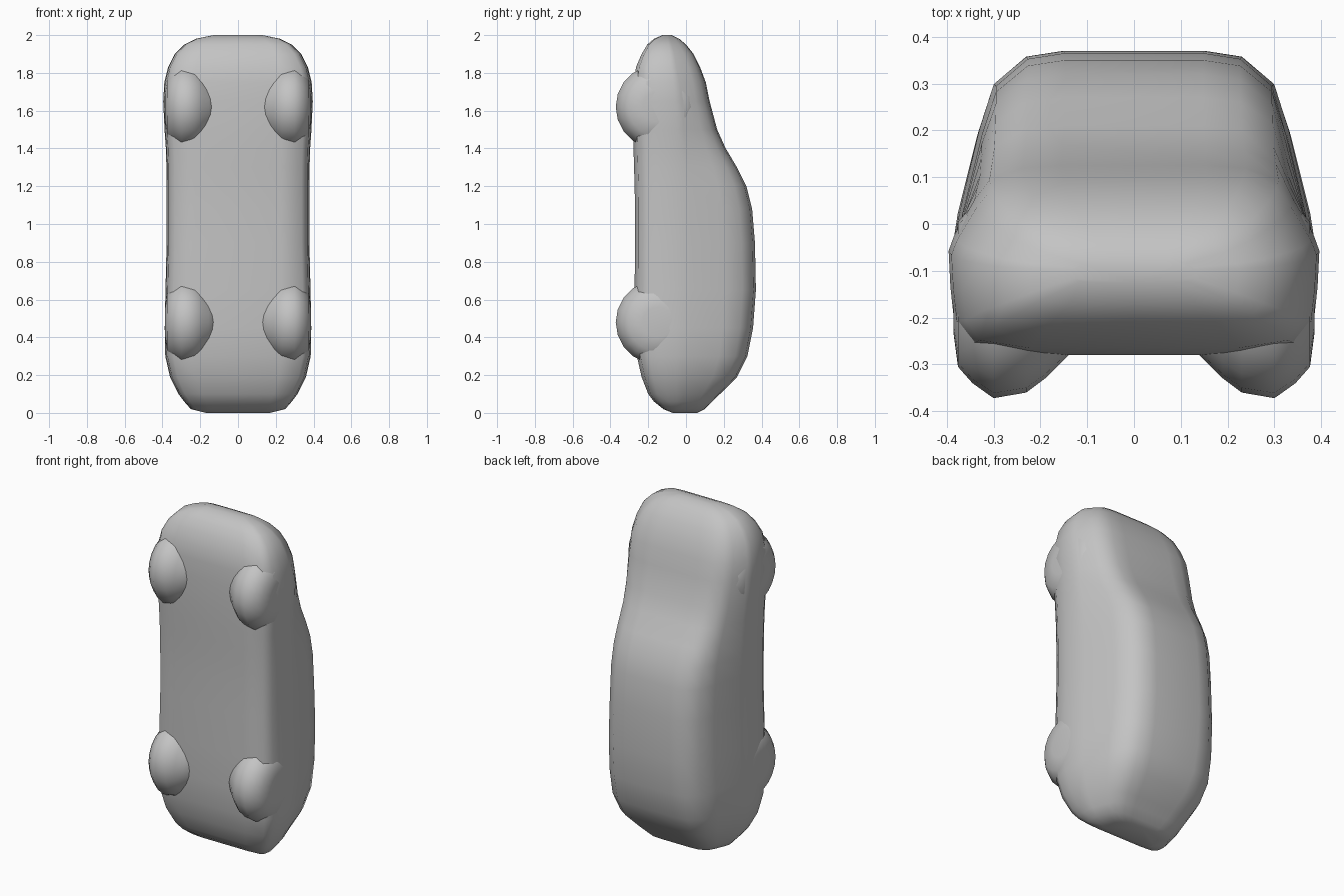
import bpy, bmesh, math

if "Cube" in bpy.data.objects:
    bpy.data.objects.remove(bpy.data.objects["Cube"])

grey = bpy.data.materials.new("plain grey")
grey.diffuse_color = (0.55, 0.55, 0.55, 1)
grey.use_nodes = True
grey.node_tree.nodes["Principled BSDF"].inputs["Base Color"].default_value = grey.diffuse_color


def loft(name, rings, angle):
    """Skin a list of closed rings, capping both ends."""
    bm = bmesh.new()
    loops = [[bm.verts.new(p) for p in r] for r in rings]
    n = len(loops[0])
    for a, b in zip(loops, loops[1:]):
        for i in range(n):
            j = (i + 1) % n
            bm.faces.new((a[i], a[j], b[j], b[i]))
    bm.faces.new(loops[0][::-1])
    bm.faces.new(loops[-1])
    bmesh.ops.recalc_face_normals(bm, faces=bm.faces)
    mesh = bpy.data.meshes.new(name)
    bm.to_mesh(mesh)
    bm.free()
    mesh.materials.append(grey)
    ob = bpy.data.objects.new(name, mesh)
    bpy.context.collection.objects.link(ob)
    bpy.context.view_layer.objects.active = ob
    ob.select_set(True)
    bpy.ops.object.shade_smooth_by_angle(angle=math.radians(angle))
    ob.select_set(False)
    return ob


# Car body stations, tail to nose: height, underside y, roof y, half width
STATIONS = [
    (0.00, -0.07, 0.06, 0.17), (0.02, -0.12, 0.10, 0.25),
    (0.06, -0.17, 0.14, 0.285), (0.10, -0.20, 0.18, 0.315),
    (0.19, -0.235, 0.27, 0.36), (0.30, -0.26, 0.325, 0.385),
    (0.45, -0.27, 0.355, 0.388), (0.65, -0.272, 0.37, 0.384),
    (0.90, -0.27, 0.365, 0.378), (1.08, -0.27, 0.35, 0.378),
    (1.20, -0.272, 0.32, 0.378), (1.30, -0.275, 0.27, 0.379),
    (1.40, -0.278, 0.21, 0.382), (1.50, -0.28, 0.165, 0.389),
    (1.65, -0.28, 0.125, 0.396), (1.75, -0.275, 0.105, 0.39),
    (1.83, -0.265, 0.075, 0.37), (1.90, -0.235, 0.04, 0.335),
    (1.95, -0.205, 0.0, 0.285), (1.98, -0.17, -0.035, 0.225),
    (2.00, -0.125, -0.075, 0.13),
]
# Half section: share of half width, share of the way from belt to roof / underside
UPPER = [(0, 1), (0.39, 1), (0.60, 0.97), (0.78, 0.83), (0.86, 0.60), (0.97, 0.18)]
LOWER = [(1, 0), (0.99, 0.35), (0.97, 0.68), (0.89, 0.91), (0.6, 1), (0, 1)]


def section(z, under, roof, w):
    belt = min(-0.05, under + 0.55 * (roof - under))
    half = [(x * w, belt + t * (roof - belt)) for x, t in UPPER]
    half += [(x * w, belt + t * (under - belt)) for x, t in LOWER]
    ring = half + [(-x, y) for x, y in half[-2:0:-1]]
    return [(x, y, z) for x, y in ring]


loft("car_body", [section(*s) for s in STATIONS], 60)

# Wheels: rounded lathe profile (x, radius) blending into the underside
WHEEL = [(0.11, 0.10), (0.155, 0.145), (0.19, 0.18), (0.23, 0.21),
         (0.30, 0.222), (0.345, 0.19), (0.376, 0.155), (0.386, 0.08)]
SIDES = 20
for end, zc in (("rear", 0.48), ("front", 1.62)):
    for side, s in (("left", -1), ("right", 1)):
        rings = [[(s * x, -0.15 + r * math.cos(a), zc + r * math.sin(a))
                  for a in (math.tau * i / SIDES for i in range(SIDES))]
                 for x, r in WHEEL]
        loft(f"{end}_{side}_wheel", rings, 50)
